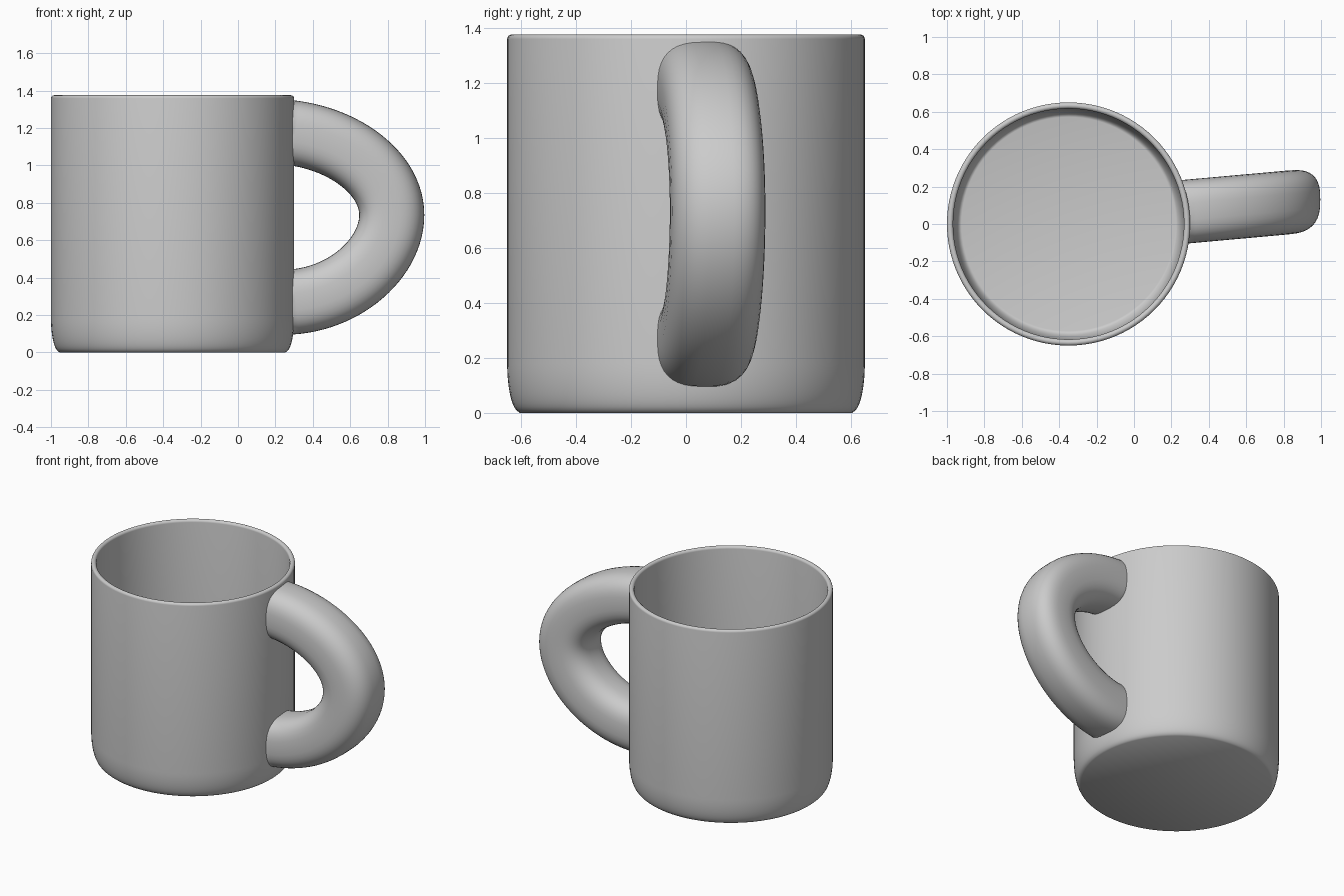
import bpy, bmesh, math
from mathutils import Vector
from mathutils.geometry import interpolate_bezier

cube = bpy.data.objects.get("Cube")
if cube:
    bpy.data.objects.remove(cube)

AXIS_X = -0.35
RADIUS = 0.65
HEIGHT = 1.375
WALL = 0.033

glaze = bpy.data.materials.new("light grey glaze")
glaze.use_nodes = True
colour = (0.6, 0.6, 0.6, 1)
glaze.diffuse_color = colour
glaze.node_tree.nodes["Principled BSDF"].inputs["Base Color"].default_value = colour


def finish(name, bm, angle):
    bmesh.ops.recalc_face_normals(bm, faces=bm.faces)
    mesh = bpy.data.meshes.new(name)
    bm.to_mesh(mesh)
    bm.free()
    mesh.materials.append(glaze)
    obj = bpy.data.objects.new(name, mesh)
    bpy.context.collection.objects.link(obj)
    bpy.ops.object.select_all(action="DESELECT")
    obj.select_set(True)
    bpy.context.view_layer.objects.active = obj
    bpy.ops.object.shade_smooth_by_angle(angle=math.radians(angle))
    return obj


def arc(cx, cz, rx, rz, start, end, steps):
    """Points on an elliptical arc, angles in degrees."""
    angles = [math.radians(start + (end - start) * i / steps) for i in range(steps + 1)]
    return [(cx + rx * math.cos(a), cz + rz * math.sin(a)) for a in angles]


# Mug body: one closed wall profile turned around the axis
lip = WALL / 2
inner = RADIUS - WALL
profile = [(0, 0), (0.604, 0)]
profile += arc(RADIUS - 0.045, 0.18, 0.045, 0.176, -80, 0, 10)
profile += arc(RADIUS - lip, HEIGHT - lip, lip, lip, 0, 180, 10)
profile += arc(inner - 0.045, 0.2, 0.045, 0.15, 0, -90, 10)
profile += [(0, 0.05)]

bm = bmesh.new()
verts = [bm.verts.new((AXIS_X + r, 0, z)) for r, z in profile]
edges = [bm.edges.new(pair) for pair in zip(verts, verts[1:])]
bmesh.ops.spin(bm, geom=verts + edges, cent=(AXIS_X, 0, 0), axis=(0, 0, 1),
               angle=math.tau, steps=96)
bmesh.ops.remove_doubles(bm, verts=bm.verts, dist=0.0005)
finish("mug_body", bm, 40)

# Handle: a rounded square section swept along two joined curves
SIDES, STEPS = 40, 28
HALF = 0.174
upper = [(0.24, 1.178), (0.54, 1.16), (0.822, 0.97), (0.822, 0.735)]
lower = [(0.822, 0.735), (0.822, 0.5), (0.56, 0.268), (0.24, 0.268)]
path = []
for curve in (upper, lower):
    path += interpolate_bezier(*[Vector((x, 0, z)) for x, z in curve], STEPS)
del path[STEPS]


def rounded(value):
    return math.copysign(abs(value) ** 0.72, value)


bm = bmesh.new()
rings = []
for i, centre in enumerate(path):
    tangent = (path[min(i + 1, len(path) - 1)] - path[max(i - 1, 0)]).normalized()
    normal = tangent.cross(Vector((0, 1, 0)))
    ring = []
    for k in range(SIDES):
        a = math.tau * k / SIDES
        p = centre + normal * HALF * rounded(math.cos(a))
        p.y = 0.068 + 0.09 * (p.x - 0.3) + 0.171 * rounded(math.sin(a))
        # Keep the ends inside the wall thickness
        wall_x = AXIS_X + math.sqrt((RADIUS - lip) ** 2 - p.y ** 2)
        p.x = max(p.x, wall_x)
        ring.append(bm.verts.new(p))
    rings.append(ring)
for a, b in zip(rings, rings[1:]):
    for k in range(SIDES):
        n = (k + 1) % SIDES
        bm.faces.new((a[k], a[n], b[n], b[k]))
finish("handle", bm, 60)
